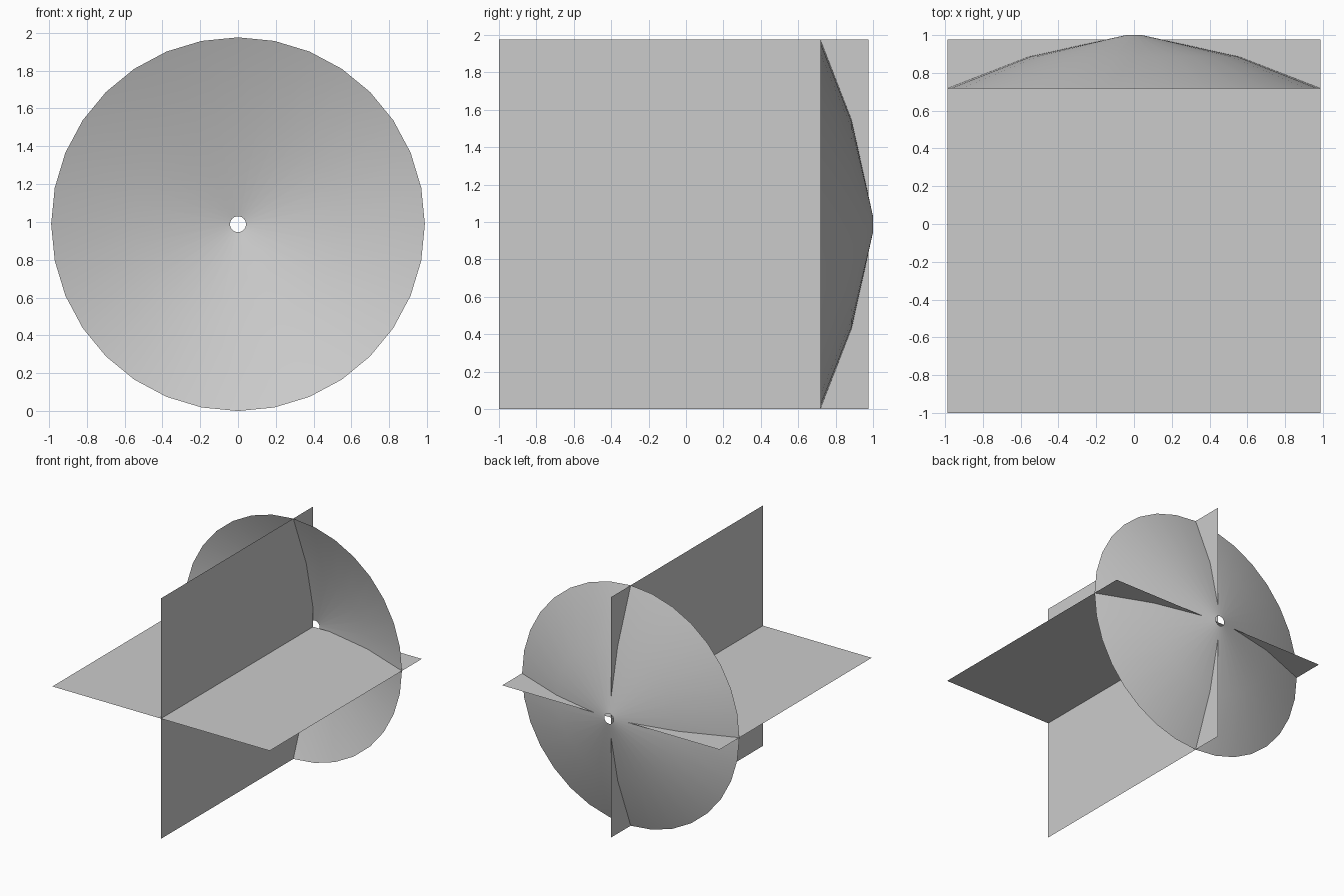
import bpy, bmesh, math

if "Cube" in bpy.data.objects:
    bpy.data.objects.remove(bpy.data.objects["Cube"])

R = 0.988          # outer radius and half size of the panels
CZ = R             # axis height
SIDES = 32


def add_object(name, bm):
    mesh = bpy.data.meshes.new(name)
    bm.to_mesh(mesh)
    bm.free()
    obj = bpy.data.objects.new(name, mesh)
    bpy.context.collection.objects.link(obj)
    return obj


# Shallow dish: (radius, y) profile spun about the y axis, open at the centre
profile = [(0.042, 1.0), (0.553, 0.887), (R, 0.718)]
bm = bmesh.new()
rings = []
for r, y in profile:
    rings.append([bm.verts.new((r * math.cos(2 * math.pi * i / SIDES), y,
                                CZ + r * math.sin(2 * math.pi * i / SIDES)))
                  for i in range(SIDES)])
for inner, outer in zip(rings, rings[1:]):
    for i in range(SIDES):
        j = (i + 1) % SIDES
        bm.faces.new((inner[i], inner[j], outer[j], outer[i]))
bmesh.ops.recalc_face_normals(bm, faces=bm.faces)
for f in bm.faces:
    f.smooth = True
    if f.normal.y < 0:
        f.normal_flip()
add_object("dish", bm)

# Two crossed square panels, horizontal and vertical
for name, angle in (("horizontal_panel", 0), ("vertical_panel", math.pi / 2)):
    bm = bmesh.new()
    bmesh.ops.create_grid(bm, x_segments=1, y_segments=1, size=R)
    panel = add_object(name, bm)
    panel.location = (0, R - 1, CZ)
    panel.rotation_euler = (0, angle, 0)
